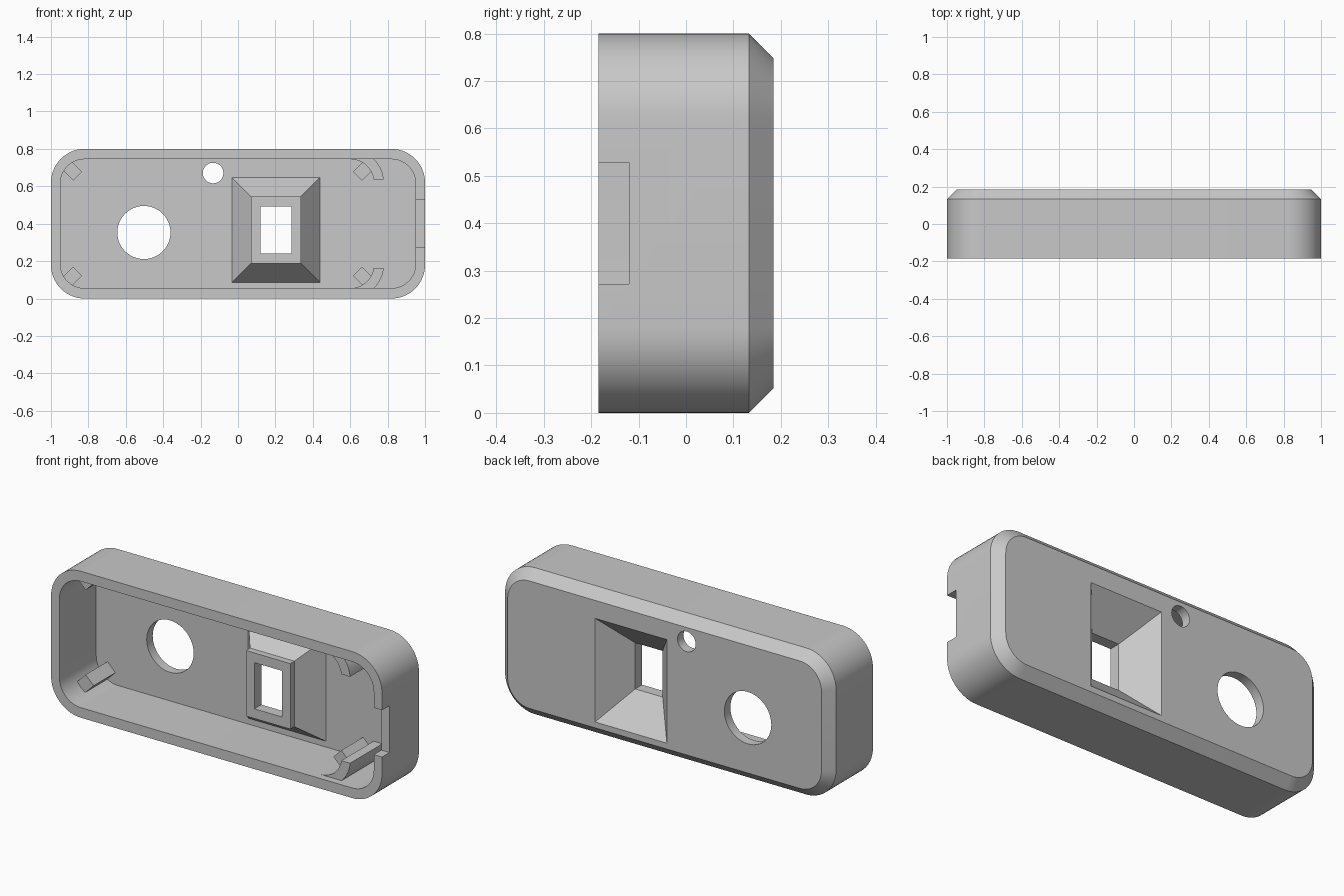
import bpy, bmesh
from math import sin, cos, pi, asin, radians

cube = bpy.data.objects.get("Cube")
if cube:
    bpy.data.objects.remove(cube, do_unlink=True)

grey = bpy.data.materials.new("plain grey")
grey.use_nodes = True
GREY = (0.58, 0.58, 0.58, 1)
grey.diffuse_color = GREY
grey.node_tree.nodes["Principled BSDF"].inputs["Base Color"].default_value = GREY

MID = 0.4            # height of the case centre line
WIN_X, WIN_Z = 0.203, 0.367   # window centre
FLOOR = 0.133        # inner side of the back panel


def arc(cx, cz, r, a0, a1, n=14):
    return [(cx + r * cos(a0 + (a1 - a0) * i / n),
             cz + r * sin(a0 + (a1 - a0) * i / n)) for i in range(n + 1)]


def rounded(hx, hz, r):
    pts = []
    for k, (sx, sz) in enumerate([(1, 1), (-1, 1), (-1, -1), (1, -1)]):
        pts += arc(sx * (hx - r), MID + sz * (hz - r), r, k * pi / 2, (k + 1) * pi / 2)
    return pts


def rect(cx, cz, hx, hz):
    return [(cx + hx, cz + hz), (cx - hx, cz + hz), (cx - hx, cz - hz), (cx + hx, cz - hz)]


def loft(name, *rings):
    """Closed solid through (y, outline) rings with equal point counts."""
    bm = bmesh.new()
    loops = [[bm.verts.new((x, y, z)) for x, z in pts] for y, pts in rings]
    for a, b in zip(loops, loops[1:]):
        for i in range(len(a)):
            j = (i + 1) % len(a)
            bm.faces.new((a[i], a[j], b[j], b[i]))
    bm.faces.new(loops[0])
    bm.faces.new(loops[-1])
    bmesh.ops.recalc_face_normals(bm, faces=bm.faces)
    me = bpy.data.meshes.new(name)
    bm.to_mesh(me)
    bm.free()
    me.materials.append(grey)
    ob = bpy.data.objects.new(name, me)
    bpy.context.collection.objects.link(ob)
    return ob


def combine(target, other, operation):
    other.hide_render = True
    mod = target.modifiers.new("combine", 'BOOLEAN')
    mod.operation, mod.solver, mod.object = operation, 'EXACT', other
    bpy.context.view_layer.objects.active = target
    bpy.ops.object.modifier_apply(modifier=mod.name)
    bpy.data.objects.remove(other, do_unlink=True)


# Outer case with a chamfered back, hollowed from the front
case = loft("case", (-0.185, rounded(1, 0.4, 0.18)), (FLOOR, rounded(1, 0.4, 0.18)),
            (0.185, rounded(0.948, 0.348, 0.13)))
combine(case, loft("cavity", (-0.3, rounded(0.95, 0.345, 0.13)),
                   (FLOOR, rounded(0.95, 0.345, 0.13))), 'DIFFERENCE')

# Tapered window housing inside, and its funnel opening through the back
base = rect(WIN_X, WIN_Z, 0.235, 0.28)
frame = rect(WIN_X, WIN_Z, 0.134, 0.179)
hole = rect(WIN_X, WIN_Z, 0.083, 0.126)
mouth = rect(WIN_X, WIN_Z, 0.217, 0.283)
combine(case, loft("housing", (-0.03, frame), (0.005, frame), (FLOOR, base), (0.16, base)), 'UNION')
combine(case, loft("window", (-0.1, hole), (0.03, hole), (0.185, mouth), (0.25, mouth)), 'DIFFERENCE')

# Round holes through the back panel
for cx, cz, r in [(-0.503, 0.353, 0.142), (-0.133, 0.671, 0.055)]:
    ring = arc(cx, cz, r, 0, 2 * pi, 48)[:-1]
    combine(case, loft("drill", (0, ring), (0.3, ring)), 'DIFFERENCE')

# Cable notch in the left side wall
notch = rect(1, MID, 0.1, 0.128)
combine(case, loft("notch", (-0.3, notch), (-0.12, notch)), 'DIFFERENCE')

parts = [case]
for side, s in (("upper", 1), ("lower", -1)):
    def flip(pts):
        return [(x, MID + s * (z - MID)) for x, z in pts]

    # Curved retaining rib
    cx, cz, r_in, r_out, wall = 0.6, 0.618, 0.127, 0.18, 0.77
    rib = arc(cx, cz, r_in, asin(0.018 / r_in), pi / 2)
    rib += [(cx, wall), (0.7275, wall)]
    rib += arc(cx, cz, r_out, asin(r_in / r_out), asin(0.018 / r_out))
    parts.append(loft(side + "_rib", (-0.145, flip(rib)), (0.15, flip(rib))))

    # Diagonal corner posts
    for label, x, d in (("right", -0.858, -1), ("left", 0.639, 1)):
        w, length = 0.024, 0.064
        post = [(x - d * w, 0.655 + w), (x + d * w, 0.655 - w),
                (x + d * (w + length), 0.655 - w + length),
                (x - d * w + d * length, 0.655 + w + length)]
        parts.append(loft(side + "_" + label + "_post", (-0.055, flip(post)), (0.15, flip(post))))

# Smooth curved walls, keep edges crisp
bpy.ops.object.select_all(action='DESELECT')
for ob in parts:
    ob.select_set(True)
bpy.context.view_layer.objects.active = case
bpy.ops.object.shade_smooth_by_angle(angle=radians(25))
